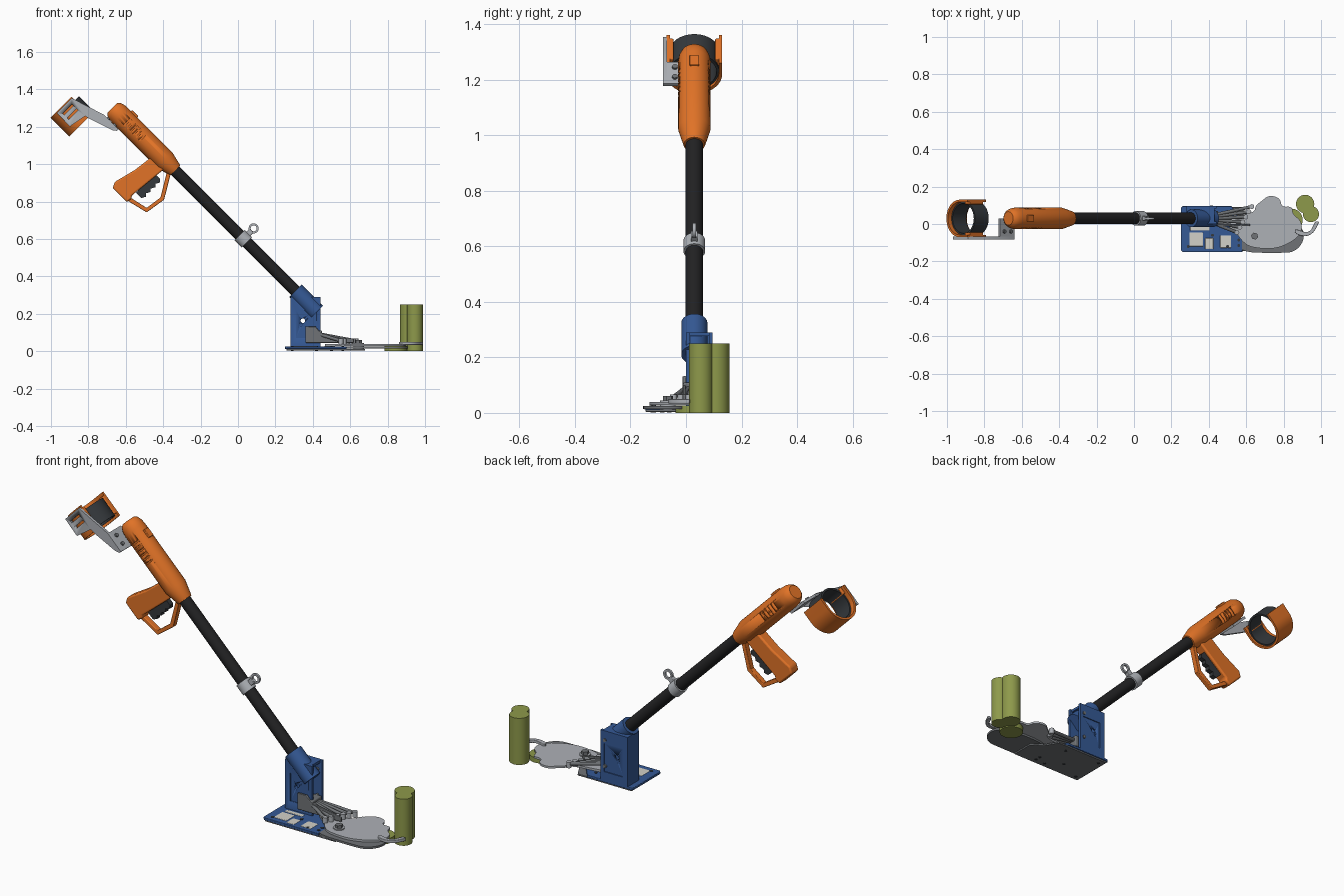
import bpy, bmesh, math
from mathutils import Vector

if "Cube" in bpy.data.objects:
    bpy.data.objects.remove(bpy.data.objects["Cube"])

COL = dict(orange=(.75, .17, .02), blue=(.035, .1, .3), black=(.016, .016, .017), charcoal=(.035, .04, .045),
           olive=(.27, .32, .07), light=(.42, .44, .47), steel=(.16, .17, .18), pad=(.65, .64, .58))
MATS = {}
for k, c in COL.items():
    MATS[k] = bpy.data.materials.new(k)
    MATS[k].diffuse_color = (*c, 1)

Q = math.sqrt(.5)
UP = Vector((-Q, 0, Q))                       # along the shaft
YC = .03                                      # shaft plane


def ST(s, t, y):                              # shaft frame: along, above, sideways
    return Vector((.315 + Q * (t - s), y, .315 + Q * (t + s)))


def TY(t, y, s):
    return ST(s, t, y)


def XY(x, y, z):
    return Vector((x, y, z))


def XZ(x, z, y):
    return Vector((x, y, z))


def finish(name, bm, col, bevel=0):
    bmesh.ops.remove_doubles(bm, verts=bm.verts, dist=1e-5)
    bmesh.ops.recalc_face_normals(bm, faces=bm.faces)
    me = bpy.data.meshes.new(name)
    bm.to_mesh(me)
    bm.free()
    me.polygons.foreach_set("use_smooth", [True] * len(me.polygons))
    me.set_sharp_from_angle(angle=math.radians(32))
    ob = bpy.data.objects.new(name, me)
    bpy.context.collection.objects.link(ob)
    me.materials.append(MATS[col])
    if bevel:
        m = ob.modifiers.new("bevel", 'BEVEL')
        m.width, m.segments, m.limit_method, m.angle_limit = bevel, 3, 'ANGLE', .7
    return ob


def prism(name, pts, d0, d1, frame, col, bevel=0):
    bm = bmesh.new()
    a, b = ([bm.verts.new(frame(p, q, d)) for p, q in pts] for d in (d0, d1))
    bm.faces.new(a)
    bm.faces.new(b)
    n = len(pts)
    for i in range(n):
        bm.faces.new((a[i], a[(i + 1) % n], b[(i + 1) % n], b[i]))
    return finish(name, bm, col, bevel)


def box(name, a0, a1, b0, b1, d0, d1, frame, col, bevel=0):
    return prism(name, [(a0, b0), (a1, b0), (a1, b1), (a0, b1)], d0, d1, frame, col, bevel)


def lathe(name, origin, axis, profile, col, n=40):
    origin, axis = Vector(origin), Vector(axis).normalized()
    e = axis.orthogonal().normalized()
    f = axis.cross(e)
    bm = bmesh.new()
    rings = [[bm.verts.new(origin + axis * h + (e * math.cos(k * math.tau / n) + f * math.sin(k * math.tau / n)) * r)
              for k in range(n)] for h, r in profile]
    for r0, r1 in zip(rings, rings[1:]):
        for k in range(n):
            j = (k + 1) % n
            bm.faces.new((r0[k], r0[j], r1[j], r1[k]))
    return finish(name, bm, col)


def rod(name, p0, p1, r, col, n=32):
    d = Vector(p1) - Vector(p0)
    return lathe(name, p0, d, [(0, 0), (0, r), (d.length, r), (d.length, 0)], col, n)


def ring(name, origin, axis, h0, h1, ro, ri, col):
    return lathe(name, origin, axis, [(h0, ri), (h0, ro), (h1, ro), (h1, ri), (h0, ri)], col)


def smooth(pts, rounds=2):                    # corner cutting on a closed outline
    for _ in range(rounds):
        nxt = []
        for (a, b), (c, d) in zip(pts, pts[1:] + pts[:1]):
            nxt += [(.75 * a + .25 * c, .75 * b + .25 * d), (.25 * a + .75 * c, .25 * b + .75 * d)]
        pts = nxt
    return pts


def cut(ob, *cutters):
    for c in cutters:
        m = ob.modifiers.new("cut", 'BOOLEAN')
        m.object, m.operation, m.solver = c, 'DIFFERENCE', 'EXACT'
        c.hide_render = True
        c.hide_set(True)


# Shaft and clamp with eyelet
rod("shaft", ST(-.14, 0, YC), ST(.94, 0, YC), .031, 'black')
ring("shaft_clamp", ST(.405, 0, YC), UP, -.028, .028, .039, .03, 'light')
box("clamp_tab", .39, .42, .034, .062, YC - .012, YC + .012, ST, 'light', .003)
eye = ST(.405, .078, YC)
ring("clamp_eyelet", eye, (0, 1, 0), -.006, .006, .027, .016, 'light')

# Handle body, side vents, top switch
body = lathe("handle_body", ST(0, 0, YC), UP,
             [(.92, 0), (.92, .038), (.93, .041), (1.0, .058), (1.34, .058), (1.365, .055),
              (1.385, .047), (1.395, .036), (1.395, 0)], 'orange', 48)
for side in (-1, 1):
    for i in range(6):
        s = 1.165 + .023 * i
        y = YC + side * .058
        cut(body, box("vent_cutter", s, s + .008, -.022, .026, y - .009, y + .009, ST, 'orange'))
box("power_switch", 1.265, 1.312, .05, .066, YC - .017, YC + .017, ST, 'orange', .003)

# Grip, trigger and guard
prism("grip", [(1.06, -.03), (1.075, -.15), (1.106, -.272), (1.09, -.303), (.985, -.303), (.978, -.272),
               (.99, -.26), (.967, -.03)], YC - .031, YC + .031, ST, 'orange', .009)
prism("trigger_guard", [(.925, -.03), (.852, -.152), (.87, -.266), (.99, -.295), (.99, -.272), (.887, -.249),
                        (.874, -.158), (.95, -.03)], YC - .015, YC + .015, ST, 'orange', .003)
scallop = [(.945 - .009 * abs(math.sin(i * math.pi / 5)) - .004 * (i % 5 == 2), -.088 - .0072 * i) for i in range(21)]
prism("trigger", [(.985, -.232), (.985, -.088)] + scallop, YC - .014, YC + .014, ST, 'charcoal')

# Forearm cuff: padded liner inside a U shell
TC = -.172
ring("cuff_liner", ST(0, TC, YC), UP, 1.462, 1.565, .09, .08, 'charcoal')
arc = [i * math.pi / 24 for i in range(25)]
shell = [(-.113, YC + .1)] + [(TC - .1 * math.sin(a), YC + .1 * math.cos(a)) for a in arc] + [(-.113, YC - .1)]
shell += [(-.113, YC - .088)] + [(TC - .088 * math.sin(a), YC - .088 * math.cos(a)) for a in arc] + [(-.113, YC + .088)]
prism("cuff_shell", shell, 1.45, 1.592, TY, 'orange')
for y in (YC - .1, YC + .075):
    box("cuff_lug", 1.47, 1.575, -.15, -.113, y, y + .025, ST, 'orange', .004)

# Cuff bracket: slotted side plate with a flange under the handle
bracket = prism("cuff_bracket", [(1.585, -.23), (1.585, -.117), (1.49, -.087), (1.40, -.058), (1.29, -.058),
                                 (1.29, -.07), (1.31, -.085), (1.435, -.127), (1.467, -.135), (1.485, -.232)],
                -.082, -.068, ST, 'light')
for s in (1.515, 1.55):
    cut(bracket, box("slot_cutter", s, s + .012, -.21, -.14, -.1, -.05, ST, 'light'))
box("bracket_flange", 1.29, 1.4, -.071, -.058, -.082, YC, ST, 'light')
for s in (1.32, 1.37):
    rod("flange_bolt", ST(s, -.058, -.04), ST(s, -.05, -.04), .01, 'steel', 12)

# Drive housing: channel open towards the blades, plus shaft sleeve
front = box("housing_front", .28, .44, .02, .29, 0, .014, XZ, 'blue')
back = box("housing_back", .28, .44, .02, .29, .082, .096, XZ, 'blue')
for wall, y in ((front, 0), (back, .096)):
    cut(wall, box("recess_cutter", .31, .42, .07, .22, y - .005, y + .005, XZ, 'blue'),
        rod("hole_cutter", (.347, y - .03, .163), (.347, y + .03, .163), .012, 'blue'))
box("housing_end", .28, .294, 0, .096, .02, .29, XY, 'blue')
box("housing_top", .28, .43, 0, .096, .276, .29, XY, 'blue')
ring("shaft_sleeve", ST(0, 0, YC), UP, -.15, .012, .047, .03, 'blue')
lathe("sleeve_plug", ST(-.15, 0, YC), UP, [(0, 0), (0, .04), (.02, .04), (.02, 0)], 'blue')
for z in (.1, .24):
    rod("housing_pin", (.415, -.004, z), (.415, .1, z), .009, 'steel', 12)

# Base plate and blue tray with pads
prism("base_plate", [(.26, -.145), (.68, -.145), (.68, -.02), (.62, .02), (.58, .09), (.26, .09)],
      .004, .013, XY, 'steel', .002)
prism("base_tray", [(.25, -.14), (.26, -.15), (.58, -.15), (.58, .02), (.52, .096), (.26, .096), (.25, .086)],
      .012, .025, XY, 'blue', .003)
for x0, x1, y0, y1 in ((.295, .37, -.12, -.045), (.38, .425, -.135, -.075), (.46, .52, -.128, -.06),
                       (.3, .405, -.036, -.012)):
    box("tray_pad", x0, x1, y0, y1, .02, .027, XY, 'pad', .004)
for x, y in ((.56, -.085), (.56, -.115), (.29, .06), (.29, -.12), (.42, -.06), (.5, -.12), (.5, .05)):
    rod("base_screw", (x, y, .002), (x, y, .028), .008, 'charcoal', 12)

# Cutter head: fixed lower blade, lobed moving blade, pivot bolt
prism("lower_blade", smooth([(.56, -.152), (.78, -.155), (.86, -.15), (.91, -.09), (.905, -.02), (.83, .02),
                             (.6, .02), (.55, -.06)]), .014, .025, XY, 'steel')
prism("upper_blade", smooth([(.545, -.045), (.58, -.095), (.625, -.125), (.73, -.135), (.80, -.118), (.87, -.078),
                             (.9, -.035), (.892, .02), (.85, .05), (.845, .095), (.79, .09), (.78, .14),
                             (.72, .155), (.68, .12), (.65, .1), (.645, .06), (.5, .04), (.45, .03)]),
      .028, .039, XY, 'light')
rod("pivot_washer", (.645, -.065, .01), (.645, -.065, .045), .028, 'light')
rod("pivot_bolt", (.645, -.065, .04), (.645, -.065, .06), .019, 'steel', 6)

# Linkage: upright lever and fan of knuckled fingers
prism("linkage_lever", [(.36, .045), (.36, .132), (.415, .132), (.44, .1), (.62, .066), (.62, .045)],
      -.012, .0, XZ, 'steel', .003)
box("linkage_hub", .40, .45, -.01, .07, .05, .11, XY, 'steel', .006)
for i in range(6):
    f = i / 5
    a = Vector((.435, .0 + .05 * f, .09))
    b = Vector((.55 + .08 * f, -.045 + .138 * f, .056))
    rod("linkage_finger", a, b, .009, 'steel', 12)
    rod("finger_knuckle", b - Vector((0, 0, .02)), b + Vector((0, 0, .011)), .013, 'light', 16)

# Catching hook at the tip
hook = [(.86, -.05), (.90, -.066), (.94, -.062), (.968, -.035), (.985, .0), (.99, .014),
        (.968, .014), (.957, -.012), (.945, -.034), (.927, -.044), (.90, -.04), (.86, -.025)]
prism("hook", smooth(hook), .034, .05, XY, 'light', .003)

# Cut branches: two upright, one short stub under the blade
rod("branch_a", (.915, .107, 0), (.915, .107, .25), .049, 'olive')
rod("branch_b", (.946, .053, 0), (.946, .053, .25), .043, 'olive')
rod("branch_stub", (.842, .022, 0), (.842, .022, .027), .06, 'olive')

for m in bpy.data.materials:
    if m.users and not m.is_grease_pencil:
        m.use_nodes = True
        m.node_tree.nodes["Principled BSDF"].inputs["Base Color"].default_value = m.diffuse_color
